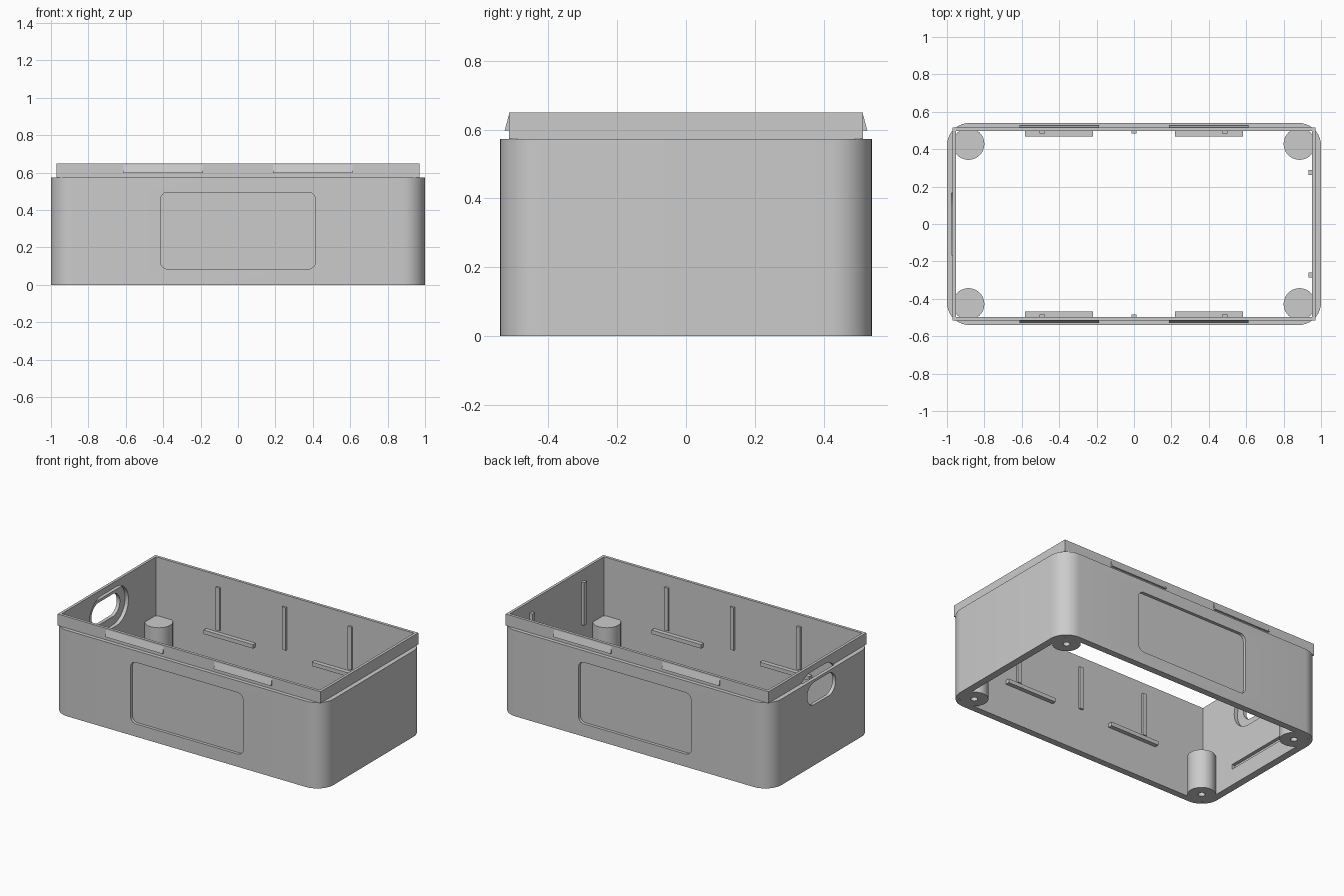
import bpy
import bmesh
import math

cube = bpy.data.objects.get("Cube")
if cube:
    bpy.data.objects.remove(cube, do_unlink=True)

grey = bpy.data.materials.new("plain grey")
grey.use_nodes = True
COLOUR = (0.6, 0.6, 0.6, 1)
grey.diffuse_color = COLOUR
grey.node_tree.nodes["Principled BSDF"].inputs["Base Color"].default_value = COLOUR

# Each axis maps a 2D profile (u, v) and a depth w to a point in space
AXES = {
    "x": lambda u, v, w: (w, u, v),
    "y": lambda u, v, w: (u, w, v),
    "z": lambda u, v, w: (u, v, w),
}


def outline(half_u, half_v, radius=0, cu=0, cv=0, steps=10):
    """Rectangle, rounded when a radius is given."""
    points = []
    for su, sv, start in ((1, 1, 0), (-1, 1, 90), (-1, -1, 180), (1, -1, 270)):
        for i in range(steps + 1 if radius else 1):
            a = math.radians(start + 90 * i / steps)
            points.append((cu + su * (half_u - radius) + radius * math.cos(a),
                           cv + sv * (half_v - radius) + radius * math.sin(a)))
    return points


def circle(radius, cu, cv, n=40):
    return [(cu + radius * math.cos(math.tau * i / n),
             cv + radius * math.sin(math.tau * i / n)) for i in range(n)]


def prism(name, points, low, high, axis="z"):
    bm = bmesh.new()
    rings = [[bm.verts.new(AXES[axis](u, v, w)) for u, v in points] for w in (low, high)]
    for ring in rings:
        bm.faces.new(ring)
    for i in range(len(points)):
        j = (i + 1) % len(points)
        bm.faces.new((rings[0][i], rings[0][j], rings[1][j], rings[1][i]))
    bmesh.ops.remove_doubles(bm, verts=bm.verts, dist=1e-5)
    bmesh.ops.recalc_face_normals(bm, faces=bm.faces)
    mesh = bpy.data.meshes.new(name)
    bm.to_mesh(mesh)
    bm.free()
    mesh.materials.append(grey)
    obj = bpy.data.objects.new(name, mesh)
    bpy.context.collection.objects.link(obj)
    return obj


def activate(obj):
    bpy.ops.object.select_all(action="DESELECT")
    obj.select_set(True)
    bpy.context.view_layer.objects.active = obj


def cut(obj, points, low, high, axis="z"):
    cutter = prism("cutter", points, low, high, axis)
    cutter.hide_render = True
    activate(obj)
    mod = obj.modifiers.new("cut", "BOOLEAN")
    mod.operation = "DIFFERENCE"
    mod.solver = "EXACT"
    mod.object = cutter
    bpy.ops.object.modifier_apply(modifier=mod.name)
    bpy.data.objects.remove(cutter, do_unlink=True)


def smooth(obj):
    activate(obj)
    bpy.ops.object.shade_smooth_by_angle(angle=math.radians(30))


STEP, TOP = 0.573, 0.65
IN_X, IN_Y = 0.952, 0.496
cavity = outline(IN_X, IN_Y)

# Open rounded housing, with a square lip standing on it
housing = prism("housing", outline(1, 0.54, 0.12), 0, STEP)
lip = prism("lip", outline(0.97, 0.515), STEP, TOP)
for part in (housing, lip):
    cut(part, cavity, -1, 1)

# Recessed label panels on both long sides
panel = outline(0.415, 0.205, 0.04, 0, 0.29)
cut(housing, panel, -0.7, -0.52, "y")
cut(housing, panel, 0.52, 0.7, "y")

# Handle slot with a wider inner recess that also breaks through the lip
HANDLE_Z = 0.48
recess = outline(0.205, 0.13, 0.13, 0, HANDLE_Z)
for part in (housing, lip):
    cut(part, recess, -0.977, -0.9, "x")
cut(housing, outline(0.15, 0.075, 0.075, 0, HANDLE_Z), -1.1, -0.9, "x")

# Shallow groove low on the inside of the handle wall
cut(housing, outline(0.225, 0.016, 0, 0, 0.125), -0.975, -0.9, "x")

# Screw posts in the corners, with blind holes from below
for sx, side in ((-1, "right"), (1, "left")):
    for sy, end in ((-1, "front"), (1, "back")):
        cx, cy = sx * 0.885, sy * 0.428
        post = prism(f"{end}_{side}_post", circle(0.085, cx, cy), 0, 0.26)
        cut(post, circle(0.021, cx, cy, 24), -0.1, 0.2)
        smooth(post)

# Ribs, ledges and snap wedges on the two long walls
for sy, end in ((-1, "front"), (1, "back")):
    wall = sy * (IN_Y + 0.01)
    for x in (-0.49, 0, 0.485):
        prism(f"{end}_rib", outline(0.014, 0.143, 0, x, 0.43), wall, sy * 0.483, "y")
    for x in (-0.4, 0.4):
        prism(f"{end}_ledge", outline(0.182, 0.013, 0, x, 0.258), wall, sy * 0.468, "y")
        wedge = [(sy * 0.514, 0.597), (sy * 0.527, 0.597), (sy * 0.514, 0.645)]
        prism(f"{end}_snap", wedge, x - 0.212, x + 0.212, "x")

# Ribs on the plain end wall
for y in (-0.272, 0.275):
    prism("end_rib", outline(0.014, 0.143, 0, y, 0.43), 0.932, IN_X + 0.01, "x")

smooth(housing)
smooth(lip)
